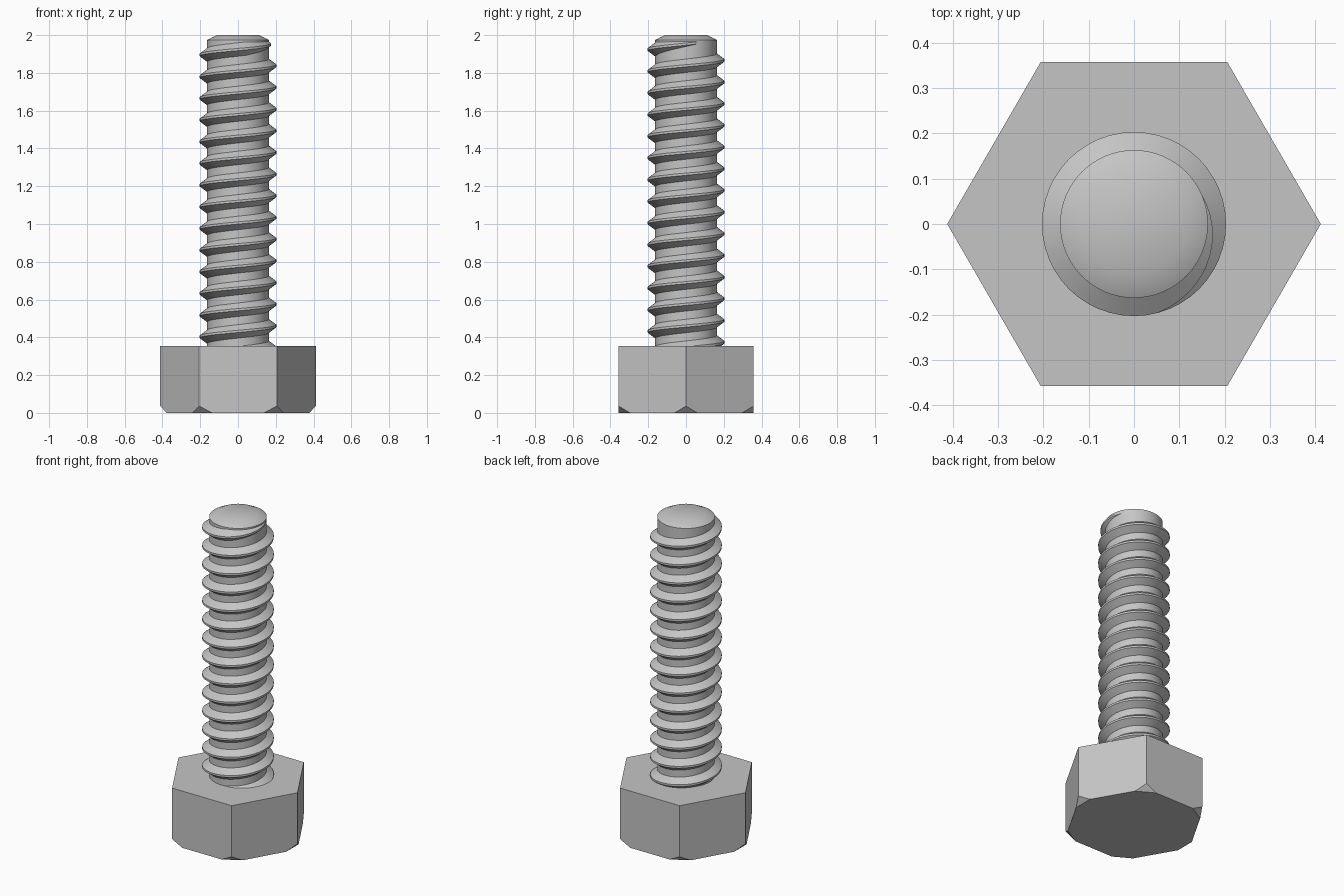
import bpy
import bmesh
from math import cos, sin, pi, radians, floor

cube = bpy.data.objects.get("Cube")
if cube:
    bpy.data.objects.remove(cube, do_unlink=True)

steel = bpy.data.materials.new("steel_grey")
steel.use_nodes = True
GREY = (0.56, 0.56, 0.56, 1)
steel.diffuse_color = GREY
steel.node_tree.nodes["Principled BSDF"].inputs["Base Color"].default_value = GREY

HEAD_RADIUS, HEAD_TOP = 0.412, 0.355
CORE, CREST = 0.163, 0.203
PITCH, SEGMENTS = 0.1148, 48


def finish(bm, name, smooth=False):
    """Turn a bmesh into a named, coloured object."""
    bmesh.ops.recalc_face_normals(bm, faces=bm.faces[:])
    mesh = bpy.data.meshes.new(name)
    bm.to_mesh(mesh)
    bm.free()
    mesh.materials.append(steel)
    obj = bpy.data.objects.new(name, mesh)
    bpy.context.collection.objects.link(obj)
    if smooth:
        bpy.ops.object.select_all(action="DESELECT")
        obj.select_set(True)
        bpy.context.view_layer.objects.active = obj
        bpy.ops.object.shade_smooth_by_angle(angle=radians(30))
    return obj


def loft(bm, rings, closed_ends=True):
    """Skin a list of equal-sized vertex rings."""
    for a, b in zip(rings, rings[1:]):
        n = len(a)
        for i in range(n):
            j = (i + 1) % n
            bm.faces.new((a[i], a[j], b[j], b[i]))
    if closed_ends:
        bm.faces.new(rings[0])
        bm.faces.new(rings[-1])


# Hexagonal head, with each bottom corner cut by a flat facet
bm = bmesh.new()
corners = [(HEAD_RADIUS * cos(k * pi / 3), HEAD_RADIUS * sin(k * pi / 3)) for k in range(6)]
CUT = 0.17
top = [bm.verts.new((x, y, HEAD_TOP)) for x, y in corners]
low = [bm.verts.new((x, y, 0.036)) for x, y in corners]
base = []
for k, (x, y) in enumerate(corners):
    for px, py in (corners[k - 1], corners[(k + 1) % 6]):
        base.append(bm.verts.new((x + (px - x) * CUT, y + (py - y) * CUT, 0)))
bm.faces.new(top)
bm.faces.new(base)
for k in range(6):
    j = (k + 1) % 6
    bm.faces.new((top[k], top[j], low[j], base[2 * j], base[2 * k + 1], low[k]))
    bm.faces.new((low[k], base[2 * k + 1], base[2 * k]))
finish(bm, "hex_head")

# Core of the shank, with a chamfered tip
bm = bmesh.new()
rings = []
for radius, z in ((CORE, 0.3), (CORE, 1.974), (0.113, 2.0)):
    rings.append([bm.verts.new((radius * cos(2 * pi * i / 64), radius * sin(2 * pi * i / 64), z))
                  for i in range(64)])
loft(bm, rings)
finish(bm, "shank_core", smooth=True)

# Right-handed helical thread that fades into the core near the tip
bm = bmesh.new()
END_ANGLE, FADE = radians(30), radians(105)
END_Z = 1.9525 + PITCH * END_ANGLE / (2 * pi)
ROOT = CORE - 0.003
steps = floor((END_Z - 0.28) / PITCH * SEGMENTS)
rings = []
for s in range(steps, -1, -1):
    back = 2 * pi * s / SEGMENTS
    angle = END_ANGLE - back
    z = END_Z - PITCH * back / (2 * pi)
    height = max(min(back / FADE, 1), 0.02)
    flat, foot = 0.006, 0.006 + 0.032 * height
    tip = ROOT + (CREST - ROOT) * height
    profile = ((ROOT, -foot), (tip, -flat), (tip, flat), (ROOT, foot))
    rings.append([bm.verts.new((r * cos(angle), r * sin(angle), z + dz)) for r, dz in profile])
loft(bm, rings)
finish(bm, "screw_thread", smooth=True)
